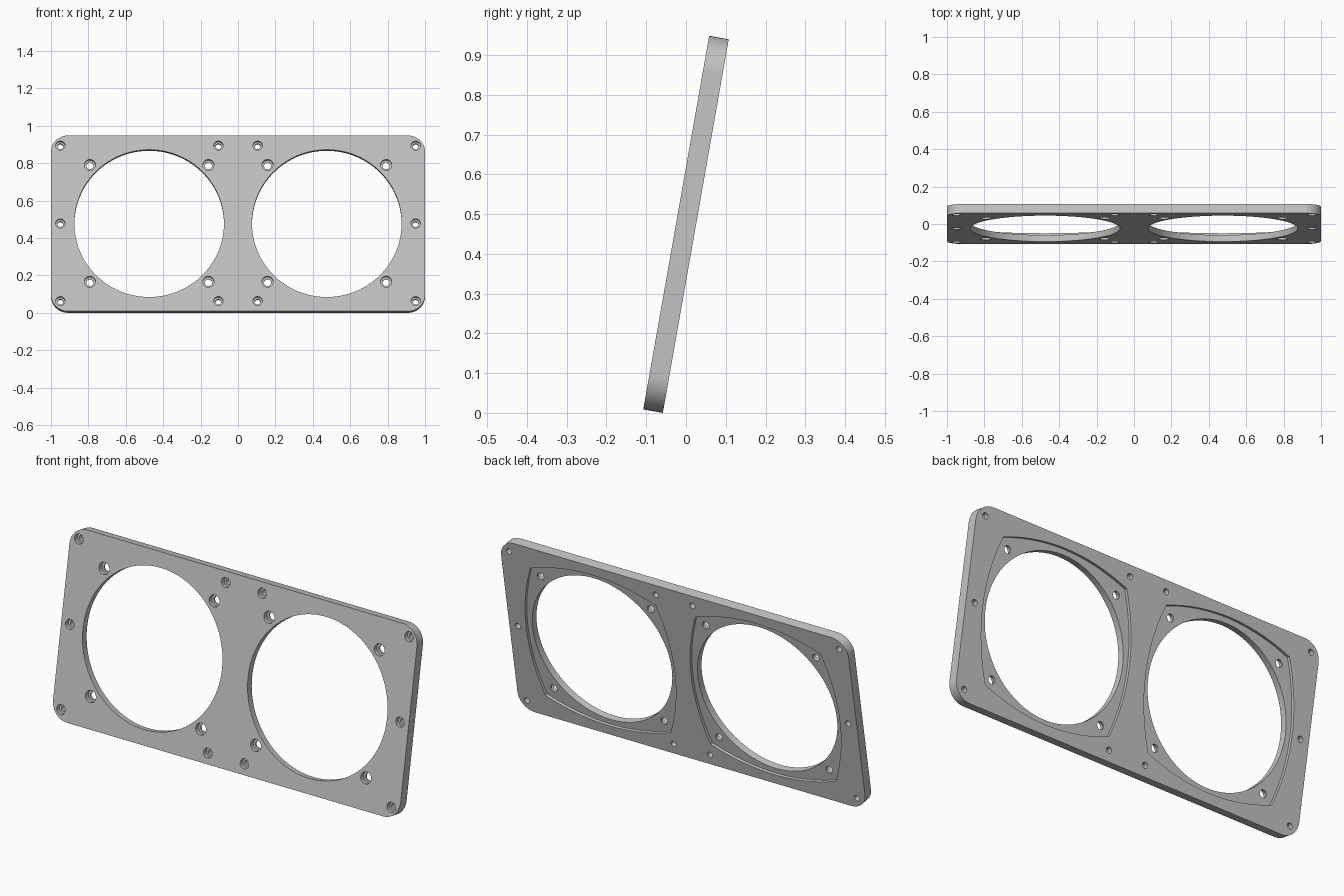
import bpy
import bmesh
from math import sin, cos, pi, radians

HALF_W, HALF_H, HALF_T = 1.0, 0.477, 0.025
FAN_X = 0.475
BACK, FRONT = -HALF_T, HALF_T
OVER = 0.02

if "Cube" in bpy.data.objects:
    bpy.data.objects.remove(bpy.data.objects["Cube"], do_unlink=True)

grey = bpy.data.materials.new("plain grey")
grey.diffuse_color = (0.55, 0.55, 0.55, 1)
grey.use_nodes = True
grey.node_tree.nodes["Principled BSDF"].inputs["Base Color"].default_value = (0.55, 0.55, 0.55, 1)


def loft(bm, rings):
    """Closed solid through a stack of (outline, z) rings."""
    loops = [[bm.verts.new((x, y, z)) for x, y in pts] for pts, z in rings]
    for low, high in zip(loops, loops[1:]):
        n = len(low)
        for i in range(n):
            j = (i + 1) % n
            bm.faces.new((low[i], low[j], high[j], high[i]))
    bm.faces.new(loops[0][::-1])
    bm.faces.new(loops[-1])


def circle(cx, cy, r, n):
    return [(cx + r * cos(2 * pi * i / n), cy + r * sin(2 * pi * i / n)) for i in range(n)]


def rounded_rect(w, h, r, n=12):
    pts = []
    for q, (sx, sy) in enumerate([(1, 1), (-1, 1), (-1, -1), (1, -1)]):
        for i in range(n + 1):
            a = pi / 2 * (q + i / n)
            pts.append((sx * (w - r) + r * cos(a), sy * (h - r) + r * sin(a)))
    return pts


def bowed_square(cx, half, bulge, n=24):
    """Square whose four sides bow outwards."""
    pts = []
    for q in range(4):
        c, s = cos(q * pi / 2), sin(q * pi / 2)
        for i in range(n):
            t = -1 + 2 * i / n
            x, y = half + bulge * (1 - t * t), half * t
            pts.append((cx + x * c - y * s, x * s + y * c))
    return pts


def make_object(name, bm):
    mesh = bpy.data.meshes.new(name)
    bmesh.ops.recalc_face_normals(bm, faces=bm.faces)
    bm.to_mesh(mesh)
    bm.free()
    mesh.materials.append(grey)
    obj = bpy.data.objects.new(name, mesh)
    bpy.context.collection.objects.link(obj)
    return obj


# Plate blank, lying flat with its front facing up
bm = bmesh.new()
outline = rounded_rect(HALF_W, HALF_H, 0.09)
loft(bm, [(outline, BACK), (outline, FRONT)])
plate = make_object("mounting_plate", bm)

# Shallow bowed recesses on the back
recess = bmesh.new()
for side in (-1, 1):
    shape = bowed_square(side * FAN_X, 0.36, 0.067)
    loft(recess, [(shape, BACK - OVER), (shape, BACK + 0.015)])

# Large round openings
opening = bmesh.new()
for side in (-1, 1):
    shape = circle(side * FAN_X, 0, 0.4, 96)
    loft(opening, [(shape, BACK - OVER), (shape, FRONT + OVER)])


# Stepped screw holes, wide at the front
def screw_hole(bm, x, y, shank, head):
    small, big = circle(x, y, shank, 24), circle(x, y, head, 24)
    step = 0.0
    loft(bm, [(small, BACK - OVER), (small, step), (big, step), (big, FRONT + OVER)])


screws = bmesh.new()
for side in (-1, 1):
    for x, y in [(0.95, 0.422), (0.95, 0), (0.95, -0.422), (0.105, 0.422), (0.105, -0.422)]:
        screw_hole(screws, side * x, y, 0.015, 0.025)
    for dx in (-0.317, 0.317):
        for dy in (-0.317, 0.317):
            screw_hole(screws, side * FAN_X + dx, dy, 0.019, 0.03)

# Cut everything out of the plate
bpy.context.view_layer.objects.active = plate
for name, cutter_bm in [("recess_cutter", recess), ("opening_cutter", opening), ("screw_cutter", screws)]:
    cutter = make_object(name, cutter_bm)
    cutter.hide_render = True
    mod = plate.modifiers.new(name, "BOOLEAN")
    mod.operation = "DIFFERENCE"
    mod.solver = "EXACT"
    mod.object = cutter
    bpy.ops.object.modifier_apply(modifier=name)
    bpy.data.objects.remove(cutter, do_unlink=True)

# Smooth curved walls, sharp rims
bpy.ops.object.select_all(action="DESELECT")
plate.select_set(True)
bpy.ops.object.shade_smooth_by_angle(angle=radians(30))

# Stand the plate up, leaning back ten degrees
tilt = radians(80)
plate.rotation_euler = (tilt, 0, 0)
plate.location.z = HALF_H * sin(tilt) + HALF_T * cos(tilt)
